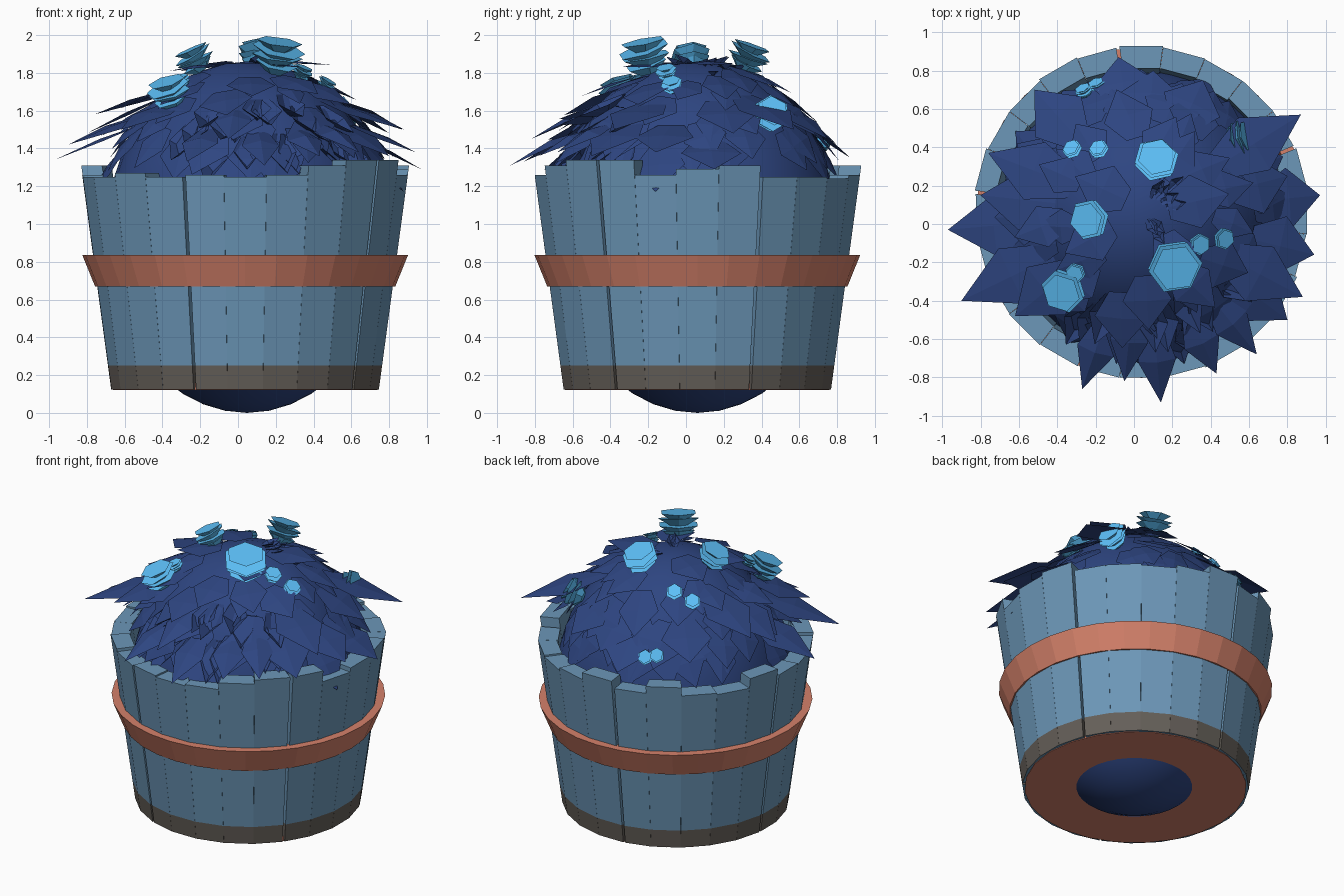
import bpy, bmesh, math, random
from mathutils import Vector, Matrix

if "Cube" in bpy.data.objects:
    bpy.data.objects.remove(bpy.data.objects["Cube"])

random.seed(7)
CX, CY = 0.038, 0.06          # barrel axis


def mat(name, rgb):
    m = bpy.data.materials.new(name)
    m.diffuse_color = (*rgb, 1)
    m.use_nodes = True
    m.node_tree.nodes["Principled BSDF"].inputs["Base Color"].default_value = m.diffuse_color
    return m


WOOD = mat("blue_wood", (0.15, 0.31, 0.48))
DARK = mat("dark_base", (0.13, 0.115, 0.10))
COPPER = mat("copper", (0.66, 0.22, 0.145))
LEAF = mat("leaf_blue", (0.027, 0.06, 0.22))
PETAL = mat("petal_blue", (0.11, 0.53, 0.95))


def finish(name, bm, *mats, normals=True):
    if normals:
        bmesh.ops.recalc_face_normals(bm, faces=bm.faces)
    me = bpy.data.meshes.new(name)
    bm.to_mesh(me)
    bm.free()
    for m in mats:
        me.materials.append(m)
    ob = bpy.data.objects.new(name, me)
    bpy.context.collection.objects.link(ob)
    return ob


def lathe(name, profile, material, n=24):
    """Closed (radius, z) profile swept round the barrel axis."""
    bm = bmesh.new()
    rings = []
    for i in range(n):
        a = 2 * math.pi * i / n
        rings.append([bm.verts.new((CX + r * math.cos(a), CY + r * math.sin(a), z)) for r, z in profile])
    k = len(profile)
    for i in range(n):
        p, q = rings[i], rings[(i + 1) % n]
        for j in range(k):
            bm.faces.new((p[j], q[j], q[(j + 1) % k], p[(j + 1) % k]))
    return finish(name, bm, material)


# Barrel staves: uneven tops, dark painted foot
N = 24
bm = bmesh.new()
for i in range(N):
    a0 = 2 * math.pi * (i - 0.5) / N
    a1 = 2 * math.pi * (i + 0.5) / N
    gap = 0.02 if i % 5 == 2 else 0.001
    top = random.choice((1.24, 1.25, 1.25, 1.26, 1.27, 1.29, 1.31, 1.34))
    thick = random.uniform(0.11, 0.13)
    levels = []
    for z in (0.125, 0.25, top):
        r = 0.714 + (z - 0.125) * 0.136
        levels.append([bm.verts.new((CX + rr * math.cos(a), CY + rr * math.sin(a), z))
                       for rr, a in ((r, a0 + gap), (r, a1), (r - thick, a1), (r - thick, a0 + gap))])
    bm.faces.new(levels[0])
    bm.faces.new(levels[2])
    for s in range(2):
        for j in range(4):
            f = bm.faces.new((levels[s][j], levels[s][(j + 1) % 4],
                              levels[s + 1][(j + 1) % 4], levels[s + 1][j]))
            f.material_index = 1 - s
finish("barrel_staves", bm, WOOD, DARK)

# Copper hoop and bottom board
lathe("barrel_hoop", [(0.77, 0.67), (0.795, 0.67), (0.862, 0.835), (0.79, 0.835)], COPPER, 32)
lathe("barrel_bottom", [(0.30, 0.12), (0.70, 0.12), (0.69, 0.16), (0.30, 0.16)], COPPER)

# Bush core: tall ellipsoid whose base shows under the barrel
RX, RZ, ZC = 0.75, 0.93, 0.93
C = Vector((0.048, 0.06, ZC))
bm = bmesh.new()
bmesh.ops.create_uvsphere(bm, u_segments=32, v_segments=20, radius=1)
bmesh.ops.transform(bm, matrix=Matrix.Translation(C) @ Matrix.Diagonal((RX, RX, RZ, 1)), verts=bm.verts)
core = finish("bush_core", bm, LEAF)
core.data.polygons.foreach_set("use_smooth", [True] * len(core.data.polygons))


def dome(theta, phi):
    """Point, normal and downhill tangent on the core; theta from the top."""
    st, ct = math.sin(theta), math.cos(theta)
    cp, sp = math.cos(phi), math.sin(phi)
    p = C + Vector((RX * st * cp, RX * st * sp, RZ * ct))
    n = Vector((st * cp / RX, st * sp / RX, ct / RZ)).normalized()
    t = Vector((RX * ct * cp, RX * ct * sp, -RZ * st)).normalized()
    return p, n, t


def leaf(bm, base, tip, width, up, fold):
    """Pointed leaf folded along its midrib."""
    side = (tip - base).cross(up).normalized() * width / 2
    mid = base.lerp(tip, 0.45)
    b, m, t = (bm.verts.new(v) for v in (base, mid + up * fold, tip))
    for s in (side, -side):
        e = bm.verts.new(base + s * 0.45)
        w = bm.verts.new(mid + s)
        quad, tri = (b, e, w, m), (m, w, t)
        if s is side:
            bm.faces.new(quad), bm.faces.new(tri)
        else:
            bm.faces.new(quad[::-1]), bm.faces.new(tri[::-1])


# Broad shingle leaves lying over the dome in rings
bm = bmesh.new()
for deg, count in ((12, 5), (22, 8), (32, 11), (41, 14), (49, 16), (56, 16)):
    for i in range(count):
        phi = 2 * math.pi * (i + random.uniform(-0.4, 0.4)) / count
        p, n, t = dome(math.radians(deg + random.uniform(-4, 4)), phi)
        back = math.sin(phi) > 0.5
        lift = random.uniform(0.0, 0.06) if back else random.uniform(0.05, 0.32)
        d = (t + n * lift + n.cross(t) * random.uniform(-0.4, 0.4)).normalized()
        size = random.uniform(0.24, 0.34)
        leaf(bm, p + n * 0.01, p + d * size, size * random.uniform(0.65, 0.95), n, 0.012)
finish("bush_leaves", bm, LEAF, normals=False)

# Long leaves reaching over the rim: tip x, y, z
TIPS = [(0.87, 0.57, 1.50), (0.97, 0.15, 1.29), (0.94, -0.16, 1.38), (0.88, -0.38, 1.50),
        (0.64, -0.68, 1.38), (0.43, -0.78, 1.36), (0.14, -0.93, 1.31), (-0.05, -0.82, 1.45),
        (-0.27, -0.86, 1.33), (-0.90, -0.40, 1.42), (-0.97, -0.03, 1.34), (-0.76, 0.37, 1.58),
        (-0.52, 0.70, 1.47), (-0.08, 0.87, 1.35), (0.10, 0.80, 1.42), (0.36, 0.75, 1.45),
        (0.80, 0.25, 1.48), (0.80, -0.50, 1.36), (-0.62, -0.48, 1.50), (-0.80, 0.15, 1.48)]
bm = bmesh.new()
for tip in TIPS:
    tip = Vector(tip)
    phi = math.atan2(tip.y - C.y, tip.x - C.x)
    z = min(tip.z + random.uniform(0.14, 0.2), 1.72)
    p, n, t = dome(math.acos((z - ZC) / RZ), phi)
    front = tip.y < -0.6
    d = (tip - p).normalized()
    up = (n - d * n.dot(d)).normalized()
    leaf(bm, p, tip, 0.2 if front else 0.32, up, 0.03 if front else 0.012)
finish("long_leaves", bm, LEAF, normals=False)

# Small curled leaves at the crown, larger spiky ones at the front
bm = bmesh.new()
for i in range(30):
    if i < 12:
        p, n, t = dome(random.uniform(0.05, 0.35), random.uniform(-1.2, 1.8))
        size, lift = 0.11, 0.5
    else:
        p, n, t = dome(random.uniform(0.62, 0.98), -2.1 + 1.5 * (i - 12) / 17)
        size, lift = random.uniform(0.25, 0.32), random.uniform(0.2, 0.45)
    d = (t + n * lift).normalized()
    up = (n - d * n.dot(d)).normalized()
    leaf(bm, p, p + d * size, size * 0.55, up, -0.25 * size)
finish("tuft_leaves", bm, LEAF, normals=False)

# Flowers: stacked hexagonal cups; top-plate x, y, z, radius, then axis
UP = 1.0
FLOWERS = [(0.22, -0.23, 1.965, 0.145, (0.15, -0.2, 1)), (0.12, 0.35, 1.945, 0.12, (0.1, 0.35, 1)),
           (-0.25, 0.02, 1.925, 0.11, (-0.45, -0.1, 1)), (-0.38, -0.36, 1.755, 0.12, (-0.3, -0.3, 1)),
           (0.59, 0.46, 1.60, 0.10, (1, 0.25, 0.45)), (-0.31, -0.26, 1.78, 0.055, (-0.3, -0.3, 1)),
           (0.35, -0.11, 1.83, 0.06, (0.4, -0.2, 1)), (0.48, -0.08, 1.76, 0.06, (0.6, -0.2, 1)),
           (-0.19, 0.40, 1.77, 0.055, (-0.4, 0.6, 0.9)), (-0.33, 0.40, 1.74, 0.055, (-0.5, 0.6, 0.9)),
           (-0.27, 0.71, 1.46, 0.05, (-0.5, 1, 0.6)), (-0.20, 0.74, 1.44, 0.05, (-0.4, 1, 0.6))]
for k, (x, y, z, r, axis) in enumerate(FLOWERS):
    rot = Vector(axis).to_track_quat('Z', 'Y').to_matrix().to_4x4()
    bm = bmesh.new()
    for j, scale in enumerate((0.85, 1.0, 0.95, 0.8)):
        h = r * 0.35
        tilt = Matrix.Rotation(0.15 * (j % 2), 4, 'X')
        m = (Matrix.Translation((x, y, z)) @ rot
             @ Matrix.Translation((0, 0, -j * r * 0.27 - h / 2)) @ tilt)
        bmesh.ops.create_cone(bm, cap_ends=True, segments=6, radius1=r * 0.35, radius2=r * scale,
                              depth=h, matrix=m)
    finish("flower_%02d" % (k + 1), bm, PETAL)
